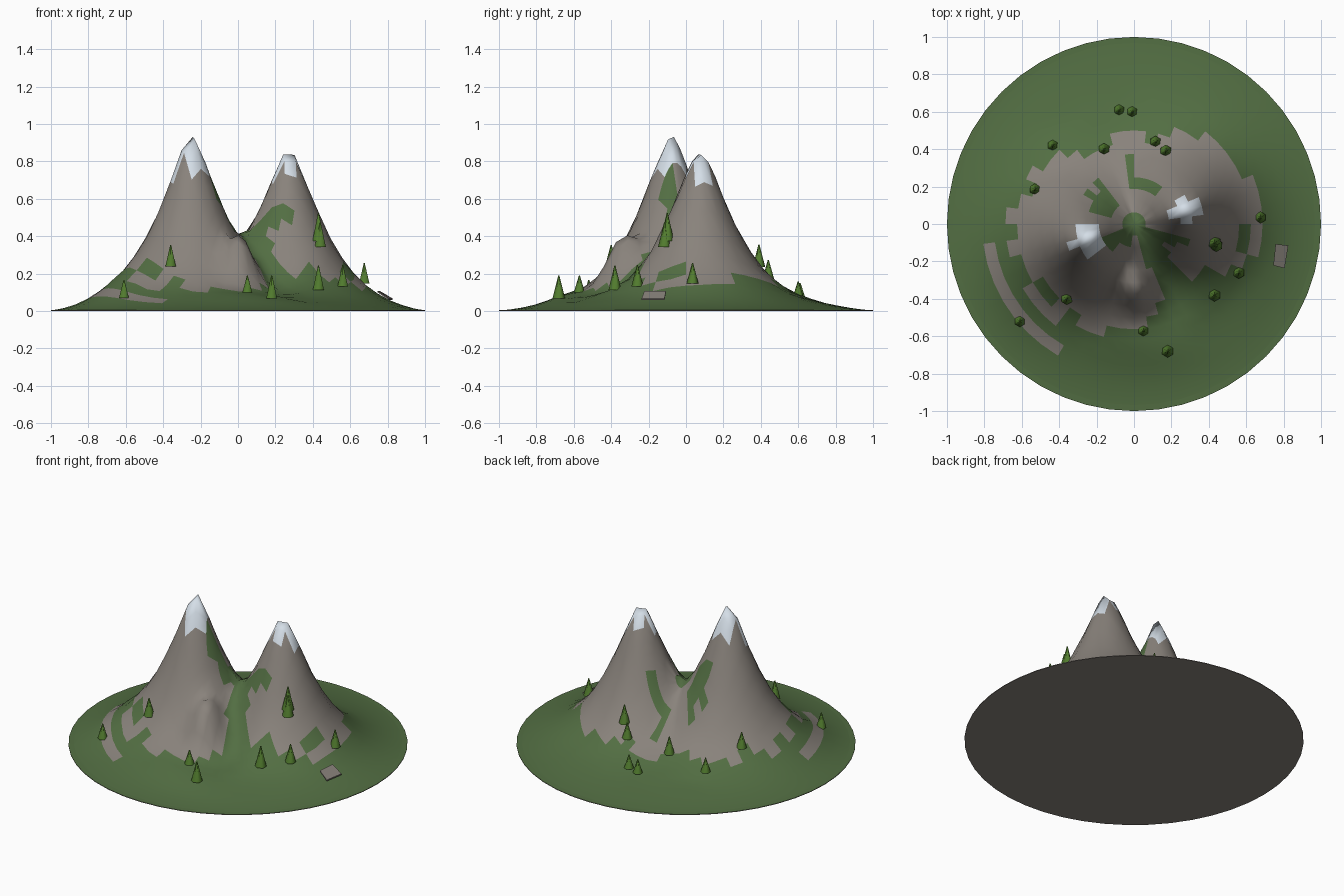
import bpy, bmesh, math, random
from mathutils import Vector

if "Cube" in bpy.data.objects:
    bpy.data.objects.remove(bpy.data.objects["Cube"])

random.seed(4)
SEGS, RINGS, INNER = 48, 15, 0.9375
PEAK_A, PEAK_B = (-0.25, -0.08), (0.272, 0.074)


def material(name, rgb):
    m = bpy.data.materials.new(name)
    m.diffuse_color = (*rgb, 1)
    m.use_nodes = True
    m.node_tree.nodes["Principled BSDF"].inputs["Base Color"].default_value = m.diffuse_color
    return m


GRASS = material("grass green", (0.085, 0.155, 0.055))
ROCK = material("rock grey", (0.25, 0.225, 0.20))
SNOW = material("snow white", (0.66, 0.73, 0.80))
TREE = material("tree green", (0.085, 0.205, 0.028))


def bump(x, y, cx, cy, amp, sx, sy):
    return amp * math.exp(-((x - cx) / sx) ** 2 - ((y - cy) / sy) ** 2)


def height(x, y):
    """Two peaks blended together on a low dome, with a front spur and a gully."""
    r = math.hypot(x, y)
    peak = lambda c, a: a * math.exp(-(math.hypot(x - c[0], y - c[1]) / 0.243) ** 1.36)
    a, b = peak(PEAK_A, 0.895), peak(PEAK_B, 0.825)
    z = (a ** 3 + b ** 3) ** (1 / 3) + 0.065 * max(0, 1 - r * r)
    z += bump(x, y, 0.02, -0.35, 0.19, 0.085, 0.10)
    z -= bump(x, y, 0.20, -0.30, 0.04, 0.09, 0.15)
    z += bump(x, y, -0.64, -0.28, 0.035, 0.17, 0.27)
    z += bump(x, y, 0.08, -0.66, 0.025, 0.25, 0.12)
    return 0.004 + z * max(0, 1 - r ** 9)


# Outer edge of the rocky area: (angle in degrees, radius)
EDGE = [(0, .62), (20, .66), (50, .61), (65, .59), (80, .48), (92, .48), (115, .42),
        (130, .48), (145, .58), (165, .64), (200, .66), (212, .60), (238, .59), (262, .56),
        (280, .53), (292, .46), (300, .34), (320, .42), (335, .55), (350, .60), (360, .62)]


def edge_radius(t):
    for (t0, r0), (t1, r1) in zip(EDGE, EDGE[1:]):
        if t <= t1:
            return r0 + (r1 - r0) * (t - t0) / (t1 - t0)


def surface_slot(c):
    """0 grass, 1 rock, 2 snow, from the place of a face on the hill."""
    r, t = math.hypot(c.x, c.y), math.degrees(math.atan2(c.y, c.x)) % 360
    if c.z > (0.765 if c.x < 0 else 0.735):
        return 2
    patches = (
        r < 0.06,
        285 < t < 345 and 0.06 < r < 0.24 + random.uniform(-.05, .05),   # front gully
        292 < t < 318 and r > 0.2,
        125 < t < 168 and 0.10 < r < 0.28 + random.uniform(-.04, .03),   # back of saddle
        50 < t < 95 and 0.16 < r < 0.24,
        215 < t < 262 and 0.06 < r < 0.15,
        205 < t < 232 and 0.06 < r < 0.18,
        342 < t < 360 and 0.55 < r < 0.62,
        88 < t < 100 and 0.26 < r < 0.36,
    )
    if any(patches):
        return 0
    arcs = (188 < t < 237 and 0.75 < r < 0.81, 207 < t < 236 and 0.63 < r < 0.68,
            342 < t < 360 and 0.62 < r < 0.66)
    return 1 if any(arcs) or r < edge_radius(t) + random.uniform(-.04, .04) else 0


def finish(name, bm, mats):
    me = bpy.data.meshes.new(name)
    bm.to_mesh(me)
    bm.free()
    for m in mats:
        me.materials.append(m)
    ob = bpy.data.objects.new(name, me)
    bpy.context.collection.objects.link(ob)
    return ob


# Mountain terrain: polar grid, thin grass rim and a closed rock underside
bm = bmesh.new()
centre = bm.verts.new((0, 0, height(0, 0)))
radii = [INNER * k / RINGS for k in range(1, RINGS + 1)] + [0.968, 1.0]
rings = []
for r in radii:
    ring = []
    for j in range(SEGS):
        a = 2 * math.pi * j / SEGS
        x, y = r * math.cos(a), r * math.sin(a)
        rough = random.uniform(-.005, .005) if r < 0.7 else 0
        ring.append(bm.verts.new((x, y, height(x, y) + rough)))
    rings.append(ring)
bottom = [bm.verts.new((v.co.x, v.co.y, 0)) for v in rings[-1]]
top = []
for j in range(SEGS):
    n = (j + 1) % SEGS
    top.append(bm.faces.new((centre, rings[0][j], rings[0][n])))
    for a, b in zip(rings, rings[1:]):
        top.append(bm.faces.new((a[j], b[j], b[n], a[n])))
    bm.faces.new((rings[-1][j], bottom[j], bottom[n], rings[-1][n])).material_index = 1
bm.faces.new(bottom[::-1]).material_index = 1
for f in top:
    f.material_index = surface_slot(f.calc_center_median())
    f.smooth = True
for e in bm.edges:
    if any(not f.smooth for f in e.link_faces):
        e.smooth = False
for j in range(SEGS):                       # crease between slope and rim
    bm.edges.get((rings[-2][j], rings[-2][(j + 1) % SEGS])).smooth = False
finish("mountain_terrain", bm, (GRASS, ROCK, SNOW))

# Flat stone slab lying on the right slope
bm = bmesh.new()
corners = [(.745, -.222, .108), (.805, -.237, .068), (.825, -.115, .068), (.757, -.107, .108)]
hi = [bm.verts.new(c) for c in corners]
lo = [bm.verts.new((x, y, z - .008)) for x, y, z in corners]
bm.faces.new(hi)
bm.faces.new(lo[::-1])
for i in range(4):
    bm.faces.new((lo[i], lo[(i + 1) % 4], hi[(i + 1) % 4], hi[i]))
finish("stone_slab", bm, (ROCK,))

# Trees: six-sided cones (x, y, height)
TREES = [(.18, -.68, .125), (.05, -.57, .09), (-.36, -.40, .115), (-.61, -.52, .095),
         (.43, -.38, .13), (.44, -.115, .13), (.43, -.10, .15), (.56, -.26, .115),
         (.675, .035, .11), (-.08, .61, .085), (-.01, .60, .085), (.115, .44, .10),
         (.17, .39, .12), (-.16, .40, .11), (-.435, .42, .09), (-.53, .185, .10)]
for i, (x, y, h) in enumerate(TREES):
    bm = bmesh.new()
    bmesh.ops.create_cone(bm, cap_ends=True, segments=6, radius1=0.020 + 0.11 * h, radius2=0.003, depth=h)
    bmesh.ops.translate(bm, verts=bm.verts, vec=Vector((x, y, height(x, y) + h / 2)))
    for f in bm.faces:
        f.smooth = abs(f.normal.z) < 0.9
    for e in bm.edges:
        e.smooth = all(f.smooth for f in e.link_faces)
    finish(f"tree_{i + 1}", bm, (TREE,))
